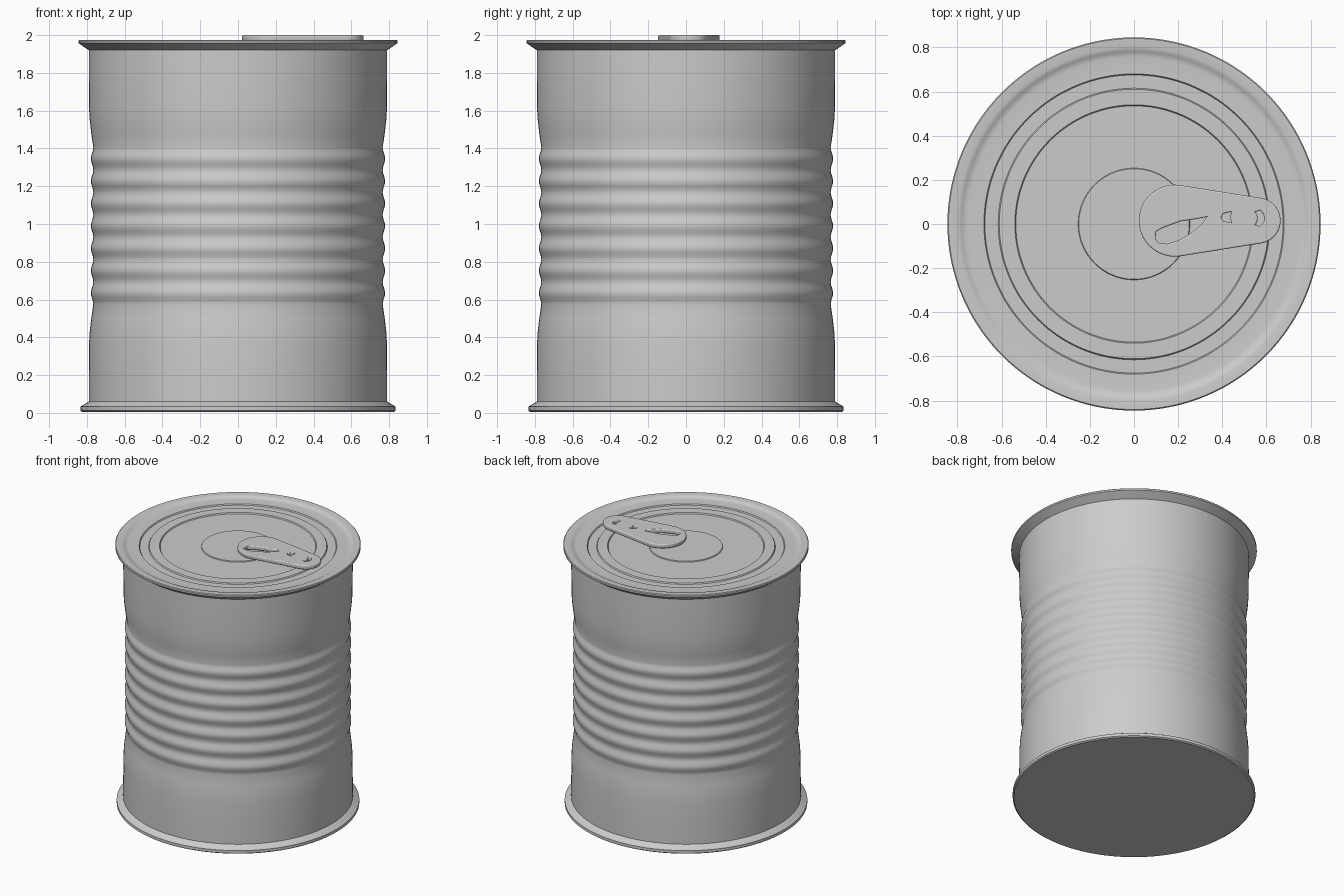
import bpy, bmesh
from math import cos, sin, pi, radians, atan2

if "Cube" in bpy.data.objects:
    bpy.data.objects.remove(bpy.data.objects["Cube"])


def lathe(name, profile, segments=128):
    """Revolve (radius, z) points around z; ends are closed when radius is 0."""
    bm = bmesh.new()
    rings = []
    for r, z in profile:
        if r == 0:
            rings.append([bm.verts.new((0, 0, z))] * segments)
        else:
            rings.append([bm.verts.new((r * cos(2 * pi * i / segments),
                                        r * sin(2 * pi * i / segments), z))
                          for i in range(segments)])
    for a, b in zip(rings, rings[1:]):
        for i in range(segments):
            j = (i + 1) % segments
            bm.faces.new(list(dict.fromkeys((a[i], a[j], b[j], b[i]))))
    bmesh.ops.recalc_face_normals(bm, faces=bm.faces)
    mesh = bpy.data.meshes.new(name)
    bm.to_mesh(mesh)
    bm.free()
    obj = bpy.data.objects.new(name, mesh)
    bpy.context.collection.objects.link(obj)
    smooth(obj)
    return obj


def smooth(obj):
    bpy.ops.object.select_all(action='DESELECT')
    obj.select_set(True)
    bpy.context.view_layer.objects.active = obj
    bpy.ops.object.shade_smooth_by_angle(angle=radians(30))


def arc(cx, cy, r, a0, a1, n=16):
    return [(cx + r * cos(radians(a0 + (a1 - a0) * i / n)),
             cy + r * sin(radians(a0 + (a1 - a0) * i / n))) for i in range(n + 1)]


# Can body: flanged base, ribbed wall, flared top seam
base = [(0, 0.005), (0.825, 0.005), (0.835, 0.012), (0.835, 0.033), (0.79, 0.06)]
lower = [(0.79, 0.2), (0.789, 0.36), (0.785, 0.43), (0.777, 0.5)]
z0, z1, ribs, steps = 0.575, 1.405, 7, 10
wall = [(0.7725 - 0.0065 * cos(2 * pi * i / steps), z0 + (z1 - z0) * i / (ribs * steps))
        for i in range(ribs * steps + 1)]
upper = [(r, z0 + z1 - z) for r, z in reversed(lower)]
seam = [(0.79, 1.92), (0.838, 1.953), (0.845, 1.958), (0.845, 1.97), (0.84, 1.975)]

# Lid: soft dip inside the rim, then shallow stepped rings
lid = [(0.80, 1.974), (0.79, 1.972), (0.78, 1.967), (0.77, 1.962), (0.755, 1.96),
       (0.68, 1.96), (0.675, 1.952), (0.615, 1.952), (0.61, 1.96),
       (0.54, 1.96), (0.535, 1.952), (0.253, 1.952), (0.25, 1.958), (0, 1.958)]
lathe("can_body", base + lower + wall + upper + seam + lid)

# Pull tab: tapered rounded plate with finger hole and two small slots
CY = 0.015
outline = (arc(0.185, CY, 0.163, 83, 277, 32) + arc(0.56, CY, 0.104, -83, 83, 24))
finger = [(0.33, 0.032), (0.28, 0.022), (0.21, 0.012), (0.13, -0.018), (0.10, -0.035),
          (0.097, -0.065), (0.11, -0.085), (0.15, -0.09), (0.2, -0.075),
          (0.26, -0.04), (0.30, -0.01)]
slot_a = [(0.44, 0.055), (0.405, 0.047), (0.395, 0.03), (0.405, 0.013), (0.44, 0.006),
          (0.436, 0.03)]
slot_b = arc(0.545, 0.025, 0.045, -55, 55, 8) + arc(0.515, 0.025, 0.045, 40, -40, 8)

bevel = 0.007
curve = bpy.data.curves.new("pull_tab", 'CURVE')
curve.dimensions = '2D'
curve.fill_mode = 'BOTH'
curve.extrude = 0.0085
curve.bevel_depth = bevel
curve.bevel_resolution = 3
curve.offset = -bevel
for loop in (outline, finger, slot_a, slot_b):
    spline = curve.splines.new('POLY')
    spline.points.add(len(loop) - 1)
    for p, (x, y) in zip(spline.points, loop):
        p.co = (x, y, 0, 1)
    spline.use_cyclic_u = True
tab = bpy.data.objects.new("pull_tab", curve)
tab.location.z = 2.0 - curve.extrude - bevel
bpy.context.collection.objects.link(tab)
bpy.ops.object.select_all(action='DESELECT')
tab.select_set(True)
bpy.context.view_layer.objects.active = tab
bpy.ops.object.convert(target='MESH')
smooth(bpy.context.view_layer.objects.active)
